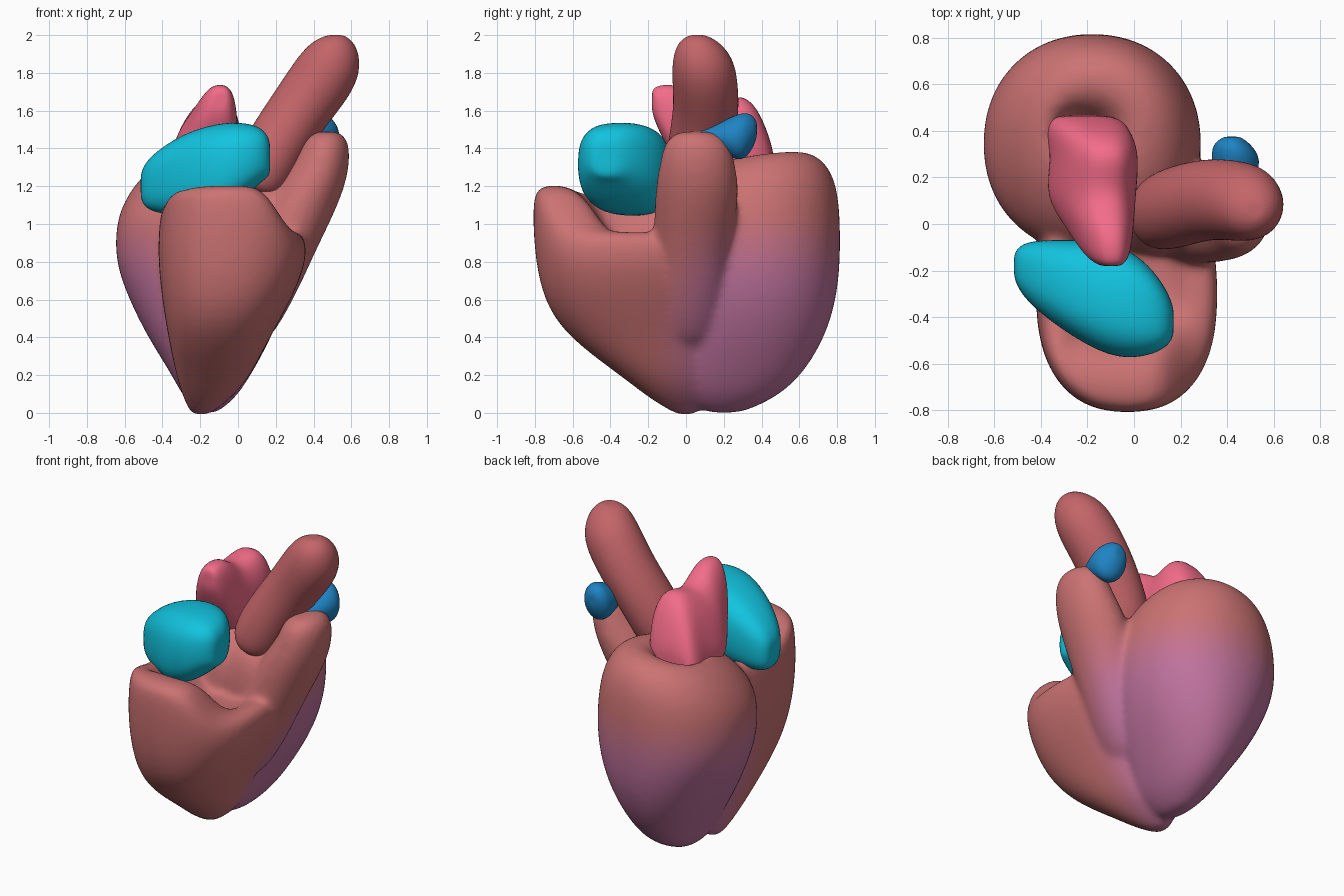
import bpy, bmesh, math
from mathutils import Vector

if "Cube" in bpy.data.objects:
    bpy.data.objects.remove(bpy.data.objects["Cube"])

X, Y, Z = Vector((1, 0, 0)), Vector((0, 1, 0)), Vector((0, 0, 1))


def material(name, rgb):
    m = bpy.data.materials.new(name)
    m.diffuse_color = (*rgb, 1)
    m.use_nodes = True
    m.node_tree.nodes["Principled BSDF"].inputs["Base Color"].default_value = m.diffuse_color
    return m


def step(a, b, t):
    t = min(1, max(0, (t - a) / (b - a)))
    return t * t * (3 - 2 * t)


def loft(bm, secs, u, v=None, n=20, p=2.0, deform=None):
    """Skin elliptical sections (x, y, z, ru, rv); v=None follows the path."""
    rings, cs = [], [Vector(s[:3]) for s in secs]
    for i, s in enumerate(secs):
        w = v
        if w is None:
            tangent = cs[min(i + 1, len(cs) - 1)] - cs[max(i - 1, 0)]
            w = tangent.cross(u).normalized()
        ring = []
        for k in range(n):
            c, q = math.cos(math.tau * k / n), math.sin(math.tau * k / n)
            a = math.copysign(abs(c) ** (2 / p), c)
            b = math.copysign(abs(q) ** (2 / p), q)
            co = cs[i] + u * a * s[3] + w * b * s[4]
            ring.append(bm.verts.new(deform(co) if deform else co))
        rings.append(ring)
    for r, t in zip(rings, rings[1:]):
        for k in range(n):
            bm.faces.new((r[k], r[(k + 1) % n], t[(k + 1) % n], t[k]))
    for r in (rings[0], rings[-1]):
        mid = sum((q.co for q in r), Vector()) / n
        c = bm.verts.new(mid)
        for k in range(n):
            bm.faces.new((r[k], r[(k + 1) % n], c))


def finish(name, bm, mat=None):
    bmesh.ops.recalc_face_normals(bm, faces=bm.faces)
    me = bpy.data.meshes.new(name)
    bm.to_mesh(me)
    bm.free()
    for f in me.polygons:
        f.use_smooth = True
    ob = bpy.data.objects.new(name, me)
    bpy.context.collection.objects.link(ob)
    m = ob.modifiers.new("round", "SUBSURF")
    m.levels = m.render_levels = 2
    if mat:
        me.materials.append(mat)
    return ob


# Ventricles: two cups and an outflow column fused into one skin
def tilt_rim(co):
    k = step(0.95, 1.25, co.z)
    co.z += k * (0.14 * (co.y - 0.37) + 0.13 * (co.x + 0.18))
    return co


def raise_front(co):
    front = 0.25 * step(0.32, 0.6, -co.y) * step(-0.32, -0.1, -co.x)
    left = 0.17 * step(0.1, 0.3, -co.x)
    co.z += (max(front, left) - 0.05) * step(0.65, 1.0, co.z)
    return co


bm = bmesh.new()
loft(bm, [(-.16, .2, .0, .05, .1), (-.15, .22, .08, .14, .26), (-.14, .26, .2, .21, .36),
          (-.15, .31, .4, .33, .43), (-.16, .335, .6, .42, .465), (-.18, .345, .8, .475, .475),
          (-.18, .345, 1.0, .47, .475), (-.18, .35, 1.16, .43, .455), (-.18, .37, 1.29, .34, .365),
          (-.18, .4, 1.35, .22, .22), (-.2, .41, 1.33, .15, .12), (-.21, .41, 1.26, .11, .07),
          (-.21, .41, 1.2, .06, .04)], X, Y, 28, 2.12, tilt_rim)
loft(bm, [(-.2, 0, -.01, .05, .05), (-.16, -.03, .08, .13, .17), (-.13, -.1, .2, .2, .25),
          (-.1, -.22, .4, .27, .41), (-.06, -.28, .6, .345, .485), (-.035, -.3, .8, .395, .51),
          (-.025, -.3, .94, .39, .515), (-.025, -.3, 1.01, .365, .49), (-.03, -.27, 1.01, .26, .32),
          (-.02, -.26, .95, .19, .23), (-.02, -.26, .93, .1, .13)], X, Y, 28, 2.4, raise_front)
loft(bm, [(.03, .0, .35, .12, .16), (.13, .02, .6, .17, .2), (.22, .03, .85, .19, .21),
          (.31, .05, 1.05, .2, .22), (.385, .06, 1.2, .185, .225), (.445, .06, 1.33, .15, .2),
          (.46, .06, 1.44, .13, .175), (.47, .05, 1.49, .07, .1)], X, Y)
loft(bm, [(.08, .05, .8, .27, .2), (.13, .06, 1.1, .23, .18), (.13, .06, 1.2, .14, .12)], X, Y)
ob = finish("ventricles", bm)
r = ob.modifiers.new("fuse", "REMESH")
r.mode, r.voxel_size, r.use_smooth_shade = "VOXEL", 0.018, True
s = ob.modifiers.new("soften", "SMOOTH")
s.factor, s.iterations = 0.5, 14
dg = bpy.context.evaluated_depsgraph_get()
me = bpy.data.meshes.new_from_object(ob.evaluated_get(dg))
ob.modifiers.clear()
ob.data = me

# Muscle colour fading to violet low on the rear
N = 12
brown, violet = Vector((.6, .17, .17)), Vector((.52, .17, .34))
me.materials.clear()
for i in range(N):
    me.materials.append(material(f"muscle_{i}", brown.lerp(violet, i / (N - 1))))
for f in me.polygons:
    c = f.center
    y = c.y + max(0, -c.x - .3) - .25 * max(0, c.z - .5)
    t = step(-.22, .15, y) * (1 - step(.65, 1.1, c.z))
    f.material_index = round(t * (N - 1))
    f.use_smooth = True

# Right atrium: boxy bag resting in the front cup
bm = bmesh.new()
loft(bm, [(-.515, -.18, 1.2, .06, .08), (-.47, -.2, 1.21, .13, .15), (-.3, -.265, 1.26, .2, .22),
          (-.1, -.325, 1.29, .255, .25), (.04, -.36, 1.34, .215, .2), (.13, -.4, 1.37, .14, .14),
          (.17, -.42, 1.35, .07, .1)], Y, Z, p=2.7)
finish("right_atrium", bm, material("cyan", (.006, .55, .74)))


# Left atrium: two-lobed wedge narrowing upward
def narrow(co):
    co.x *= 1 - 0.85 * (co.z - 1.25)
    return co


bm = bmesh.new()
loft(bm, [(-.15, -.18, 1.65, .08, .07), (-.16, -.13, 1.6, .14, .14), (-.17, -.02, 1.5, .17, .24),
          (-.2, .12, 1.38, .21, .24), (-.18, .28, 1.44, .21, .26), (-.2, .38, 1.38, .2, .25),
          (-.22, .465, 1.28, .16, .12)], X, Z, p=2.5, deform=narrow)
finish("left_atrium", bm, material("pink", (.9, .15, .25)))

# Aorta: leaning tube with a wide root and rounded tip
bm = bmesh.new()
loft(bm, [(.08, .04, 1.18, .12, .1), (.11, .05, 1.24, .17, .165), (.2, .08, 1.42, .18, .165),
          (.33, .11, 1.61, .175, .165), (.44, .1, 1.76, .175, .175), (.5, .09, 1.86, .165, .165),
          (.52, .07, 1.955, .12, .12), (.52, .06, 2.0, .05, .05)], Y)
finish("aorta", bm, material("red_brown", (.55, .13, .14)))

# Small wedge-shaped valve behind the outflow column
bm = bmesh.new()
loft(bm, [(.41, .03, 1.46, .03, .02), (.43, .17, 1.465, .09, .065), (.44, .28, 1.455, .11, .135),
          (.42, .34, 1.48, .085, .11), (.42, .375, 1.5, .04, .05)], X, Z)
finish("pulmonary_valve", bm, material("blue", (.013, .23, .55)))
